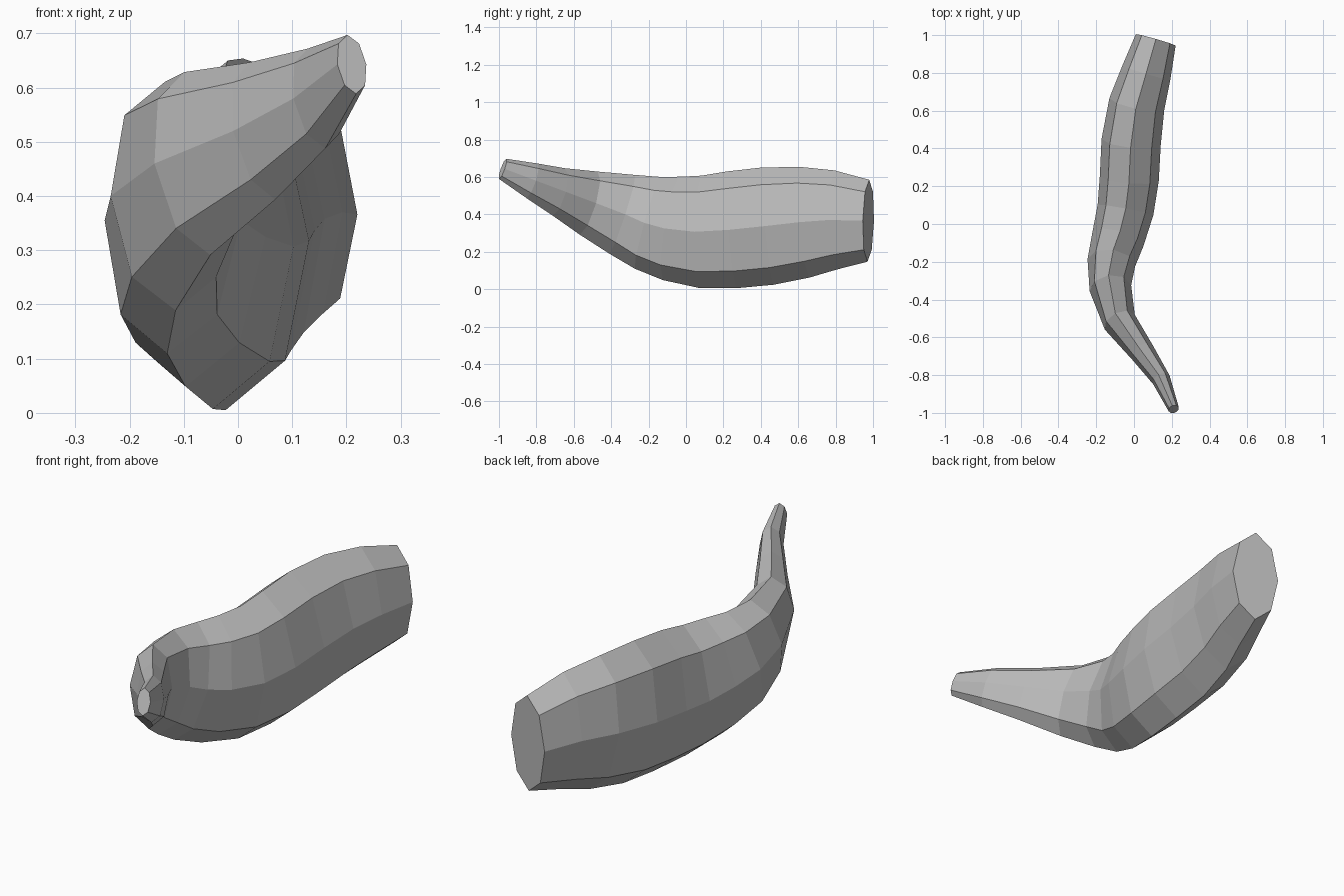
import bpy, bmesh, math
from mathutils import Vector

cube = bpy.data.objects.get("Cube")
if cube:
    bpy.data.objects.remove(cube, do_unlink=True)

SIDES = 8
# Spine stations from narrow tip to wide end: x, y, z, half height
SPINE = [
    (0.21, -0.98, 0.643, 0.058), (0.145, -0.825, 0.58, 0.098),
    (0.045, -0.68, 0.52, 0.133), (-0.075, -0.52, 0.46, 0.177),
    (-0.125, -0.34, 0.40, 0.222), (-0.12, -0.205, 0.355, 0.255),
    (-0.085, -0.08, 0.325, 0.28), (-0.045, 0.075, 0.307, 0.30),
    (-0.025, 0.24, 0.317, 0.313), (-0.015, 0.435, 0.337, 0.315),
    (0.015, 0.635, 0.358, 0.297), (0.065, 0.80, 0.37, 0.265),
    (0.115, 0.975, 0.366, 0.219),
]


def material(name, colour):
    mat = bpy.data.materials.new(name)
    mat.use_nodes = True
    mat.diffuse_color = colour
    mat.node_tree.nodes["Principled BSDF"].inputs["Base Color"].default_value = colour
    return mat


def tapered_tube(name, spine, mat):
    bm = bmesh.new()
    points = [Vector(s[:3]) for s in spine]
    last = len(points) - 1
    rings = []
    # Narrow oval rings set square to the spine
    for i, centre in enumerate(points):
        tangent = (points[min(i + 1, last)] - points[max(i - 1, 0)]).normalized()
        side = tangent.cross(Vector((0, 0, 1))).normalized()
        up = side.cross(tangent)
        radius = spine[i][3]
        ring = []
        for k in range(SIDES):
            a = math.tau * k / SIDES
            offset = up * math.cos(a) + side * math.sin(a) * 0.5
            ring.append(bm.verts.new(centre + offset * radius))
        rings.append(ring)
    # Walls and end caps
    for a, b in zip(rings, rings[1:]):
        for k in range(SIDES):
            n = (k + 1) % SIDES
            bm.faces.new((a[k], a[n], b[n], b[k]))
    bm.faces.new(rings[0])
    bm.faces.new(rings[-1])
    bmesh.ops.recalc_face_normals(bm, faces=bm.faces)
    mesh = bpy.data.meshes.new(name)
    bm.to_mesh(mesh)
    bm.free()
    mesh.materials.append(mat)
    obj = bpy.data.objects.new(name, mesh)
    bpy.context.collection.objects.link(obj)


tapered_tube("curved_horn", SPINE, material("plain grey", (0.5, 0.5, 0.5, 1)))
